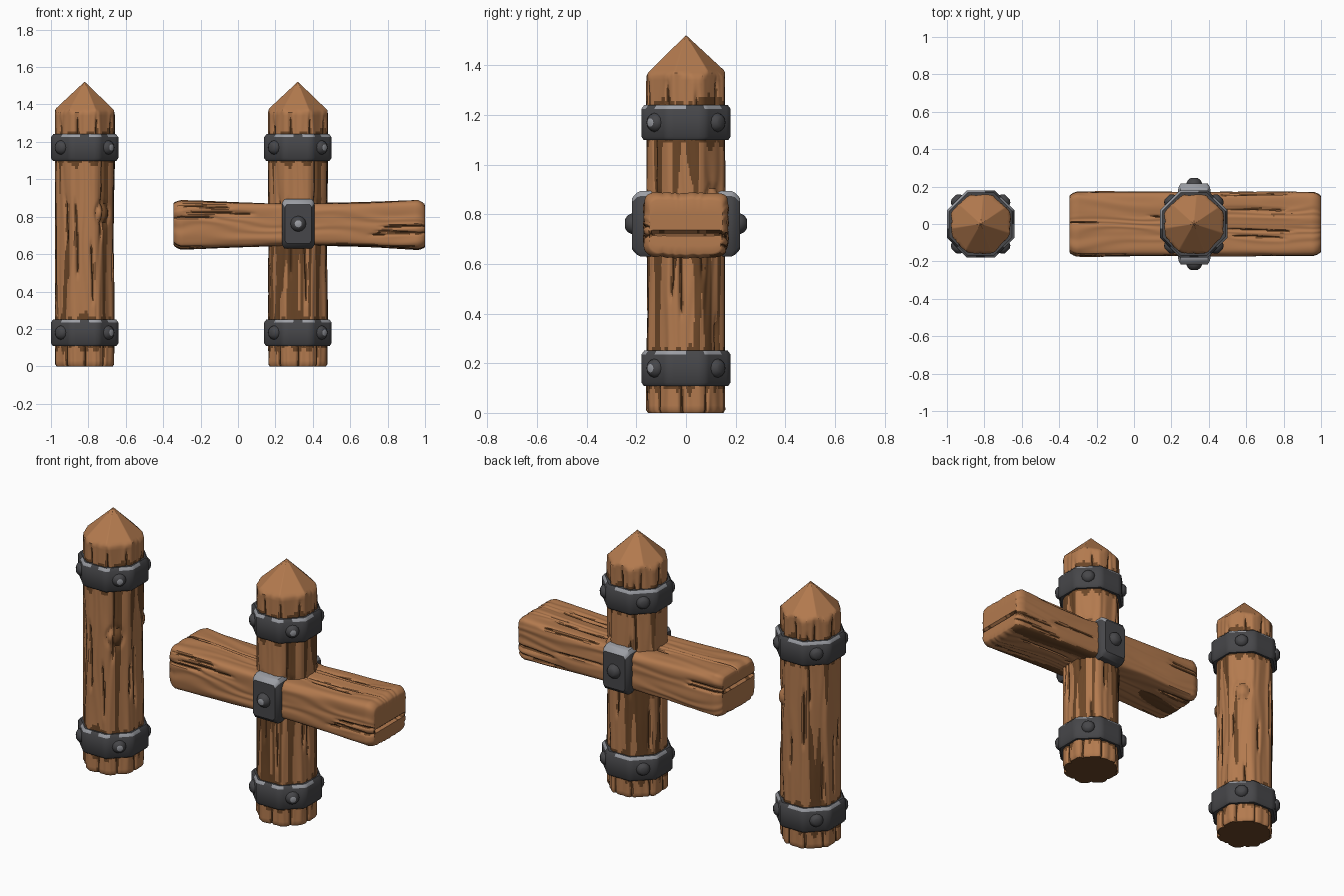
import bpy, bmesh, math, random
from math import sin, cos, pi, exp
from mathutils import Vector, Matrix, noise

if "Cube" in bpy.data.objects:
    bpy.data.objects.remove(bpy.data.objects["Cube"])

random.seed(7)


def material(name, col):
    m = bpy.data.materials.new(name)
    m.diffuse_color = (*col, 1)
    m.use_nodes = True
    m.node_tree.nodes["Principled BSDF"].inputs["Base Color"].default_value = m.diffuse_color
    return m


WOOD = [material("wood", (0.45, 0.195, 0.077)), material("dark wood", (0.145, 0.06, 0.02))]
IRON = [material("iron", (0.062, 0.062, 0.067)), material("worn iron edge", (0.33, 0.34, 0.37))]


def loft(name, rings, mats, rule, wrap=False, angle=40):
    """Skin a list of equal rings; rule(centre, normal) picks the colour."""
    bm = bmesh.new()
    vs = [[bm.verts.new(p) for p in r] for r in rings]
    n = len(rings[0])
    for k in range(len(rings) if wrap else len(rings) - 1):
        a, b = vs[k], vs[(k + 1) % len(vs)]
        for i in range(n):
            j = (i + 1) % n
            bm.faces.new((a[i], a[j], b[j], b[i]))
    if not wrap:
        bm.faces.new(vs[0][::-1])
        bm.faces.new(vs[-1])
    bmesh.ops.recalc_face_normals(bm, faces=bm.faces)
    for f in bm.faces:
        f.material_index = rule(f.calc_center_median(), f.normal)
    me = bpy.data.meshes.new(name)
    bm.to_mesh(me)
    bm.free()
    for m in mats:
        me.materials.append(m)
    ob = bpy.data.objects.new(name, me)
    bpy.context.collection.objects.link(ob)
    bpy.ops.object.select_all(action='DESELECT')
    ob.select_set(True)
    bpy.context.view_layer.objects.active = ob
    bpy.ops.object.shade_smooth_by_angle(angle=math.radians(angle))
    return ob


def copy(ob, name, loc):
    c = bpy.data.objects.new(name, ob.data)
    c.location = loc
    bpy.context.collection.objects.link(c)


def wrap_angle(a):
    return (a + pi) % (2 * pi) - pi


def crack_depth(cracks, t, s, width):
    """0..1 depth of the deepest crack at angle t and length s."""
    d = 0
    for c, s0, s1, ph in cracks:
        if s0 < s < s1:
            taper = min(1, (s - s0) / 0.06, (s1 - s) / 0.06)
            off = wrap_angle(t - c - 0.04 * sin(7 * s + ph))
            d = max(d, taper * exp(-(off / width) ** 2))
    return d


# Posts: worn octagonal logs with a faceted point, cracks and two knots
POST_X = (-0.82, 0.32)
KNOTS = ((-0.9, 0.82), (0.8, 0.85))
post_cracks = []
for k in range(14):
    z0 = random.uniform(0.15, 0.85)
    post_cracks.append((k * 2 * pi / 14 + random.uniform(-.15, .15), z0,
                        z0 + random.uniform(0.2, 0.5), random.uniform(0, 6)))
for k in range(9):
    a = k * 2 * pi / 9 + 0.25
    post_cracks.append((a, 1.1, random.uniform(1.30, 1.39), k))
    post_cracks.append((a + 0.3, -0.2, 0.16, k))


def post_radius(t, z):
    off = (t + pi / 8) % (pi / 4) - pi / 8
    r = min(0.156 / cos(off), 0.165)
    bump, tw = 0, t
    for kt, kz in KNOTS:
        dt = wrap_angle(t - kt)
        d = math.hypot(dt * 0.155, (z - kz) * 0.8)
        tw += 0.35 * dt * exp(-(d / 0.08) ** 2)
        bump += 0.016 * exp(-(d / 0.032) ** 4) - 0.008 * exp(-((d - 0.045) / 0.009) ** 2)
    nv = noise.noise(Vector((cos(t) * 2, sin(t) * 2, z * 2)))
    r += bump + 0.006 * nv + 0.0015 * sin(18 * tw + 6 * nv)
    r -= 0.014 * crack_depth(post_cracks, t, z, 0.05)
    facet = (t + 0.3) % (2 * pi / 7) - pi / 7
    return min(r, (1.522 - z) * 0.98 / cos(facet))


def post_rule(c, nrm, under_beam=False):
    t = math.atan2(c.y, c.x)
    if nrm.z < -0.8:
        return 1
    if c.z < 1.38 and crack_depth(post_cracks, t, c.z, 0.05) > 0.5:
        return 1
    # grime where the wood meets the bands
    fine = noise.noise(Vector((cos(t) * 6, sin(t) * 6, c.z * 2)))
    gap = min(abs(c.z - b) for b in (0.11, 0.25, 1.10, 1.24))
    if gap < 0.012 + 0.05 * fine:
        return 1
    # broad dark stains: below the crossbeam, and on the two sides
    streak = noise.noise(Vector((cos(t) * 5, sin(t) * 5, c.z * 1.2 + 3)))
    if under_beam and 0.25 < c.z < 0.66:
        return int(streak > 0.28 - 0.3 * abs(cos(t)) - 1.5 * max(0, c.z - 0.5))
    return int(abs(cos(t)) > 0.5 and 0.25 < c.z < 1.1 and streak > 0.2)


N = 200
zs = [0, 0.012] + [0.03 + 0.0168 * k for k in range(80)] + [1.37 + 0.01 * k for k in range(15)] + [1.5215]
rings = []
for z in zs:
    k = 0.95 if z == 0 else 1
    rings.append([(k * post_radius(a, z) * cos(a), k * post_radius(a, z) * sin(a), z)
                  for a in (wrap_angle(2 * pi * i / N) for i in range(N))])
loft("left_post", rings, WOOD, post_rule).location.x = POST_X[0]
loft("right_post", rings, WOOD, lambda c, n: post_rule(c, n, True)).location.x = POST_X[1]

# Crossbeam: rounded plank, flared ends, long cracks
BZ = 0.757
beam_cracks = []
for k in range(20):
    x0 = random.choice((-0.5, -0.3, 0.1, 0.45, 0.7)) + random.uniform(-.05, .05)
    beam_cracks.append((k * 2 * pi / 20 + random.uniform(-.1, .1), x0,
                        x0 + random.uniform(0.3, 0.5), random.uniform(0, 6)))
# the splits that run into each end
for t, x0, x1 in ((pi + 0.25, 0.72, 1.2), (-0.25, 0.72, 1.2), (pi - 0.2, -0.6, -0.1), (0.2, -0.6, -0.1)):
    beam_cracks.append((t, x0, x1, 0))


def beam_point(t, x, kz=1, ky=1, zc=0.0, xs=None):
    a, b = 0.17, 0.112 + 0.02 * ((x - 0.33) / 0.67) ** 2
    r = (abs(cos(t) / a) ** 8 + abs(sin(t) / b) ** 8) ** (-1 / 8)
    nv = noise.noise(Vector((x * 2.5, cos(t) * 2, sin(t) * 2)))
    r += 0.006 * nv + 0.002 * sin(18 * t + 7 * nv)
    r -= 0.012 * crack_depth(beam_cracks, t, x, 0.04)
    z = zc + (r * sin(t) - zc) * kz
    return (x if xs is None else xs, r * cos(t) * ky, BZ + z)


def beam_rule(c, nrm):
    if c.x < -0.34 or c.x > 0.99:
        # dark split across each end face
        return int(abs(c.z - BZ - (0.03 if c.x < 0 else -0.035)) < 0.012)
    t = math.atan2(c.z - BZ, c.y)
    if crack_depth(beam_cracks, t, c.x, 0.04) > 0.5:
        return 1
    return int(nrm.z < -0.6 and noise.noise(Vector((c.x * 2, c.y * 12, 1))) > 0.08)


# end steps: distance from the tip, height scale, depth scale (closing to a split)
END = [(0.04, 1, 1), (0.02, 0.95, 0.96), (0.004, 0.88, 0.9), (0, 0.82, 0.86), (0, 0.5, 0.86),
       (0.002, 0.09, 0.86), (0.02, 0.01, 0.85)]
angs = [2 * pi * i / 180 for i in range(180)]
rings = [[beam_point(t, -0.31, kz, ky, 0.03, -0.345 + d) for t in angs] for d, kz, ky in END[::-1]]
rings += [[beam_point(t, -0.29 + 1.235 * k / 100) for t in angs] for k in range(101)]
rings += [[beam_point(t, 0.96, kz, ky, -0.035, 1.0 - d) for t in angs] for d, kz, ky in END]
loft("crossbeam", rings, WOOD, beam_rule)


# Iron bands: chamfered octagonal hoops with patchy worn upper edges
def octagon(ap, z):
    r = ap / cos(pi / 8)
    cs = [Vector((r * cos(pi / 8 + k * pi / 4), r * sin(pi / 8 + k * pi / 4), z)) for k in range(8)]
    return [cs[k].lerp(cs[(k + 1) % 8], j / 6) for k in range(8) for j in range(6)]


def worn(c, n):
    return int(0.2 < n.z < 0.95 and noise.noise(Vector((c.x * 11 + 2, c.y * 11, 0.4))) > -0.25)


prof = [(0.13, -.068), (0.17, -.071), (0.18, -.057), (0.18, .055), (0.168, .071), (0.13, .068)]
band = loft("left_lower_band", [octagon(a, z) for a, z in prof], IRON, worn, wrap=True, angle=40)
band.location = (POST_X[0], 0, 0.18)
copy(band, "left_upper_band", (POST_X[0], 0, 1.17))
copy(band, "right_lower_band", (POST_X[1], 0, 0.18))
copy(band, "right_upper_band", (POST_X[1], 0, 1.17))


# Rivets: low domes pointing outwards, worn tips on the front right
def rivet(name, pos, direction, r, h):
    m = Matrix.Translation(pos) @ Vector(direction).to_track_quat('Z', 'Y').to_matrix().to_4x4()
    dome = [(r, -0.02), (r, 0.1 * h), (0.85 * r, 0.55 * h), (0.62 * r, 0.86 * h), (0.45 * r, h)]
    pts = [[m @ Vector((q * cos(k * pi / 6), q * sin(k * pi / 6), z)) for k in range(12)] for q, z in dome]
    front = direction[1] < 0 and direction[0] >= 0
    loft(name, pts, IRON, lambda c, n: int(front and n.dot(Vector(direction)) > 0.99), angle=60)


for side, x in zip(("left", "right"), POST_X):
    for level, z in (("lower", 0.18), ("upper", 1.17)):
        for k in range(4):
            d = Vector((cos(pi / 4 + k * pi / 2), sin(pi / 4 + k * pi / 2), 0))
            rivet(f"{side}_{level}_rivet_{k + 1}", Vector((x, 0, z)) + d * 0.179, d, 0.038, 0.024)

# Clamp plates on the front and back of the joint, each with a rivet
for name, s in (("front", -1), ("back", 1)):
    steps = [(0.085, 0.132, 0.12), (0.087, 0.132, 0.182), (0.083, 0.125, 0.198), (0.072, 0.104, 0.217)]
    pts = [[(0.322 + u * hx, s * y, 0.762 + v * hz) for u, v in
            ((-1, -.85), (-.85, -1), (.85, -1), (1, -.85), (1, .85), (.85, 1), (-.85, 1), (-1, .85))]
           for hx, hz, y in steps]
    loft(name + "_plate", pts, IRON, lambda c, n: int(n.z > 0.3), angle=40)
    rivet(name + "_plate_rivet", (0.322, s * 0.215, 0.762), (0, s, 0), 0.042, 0.03)
